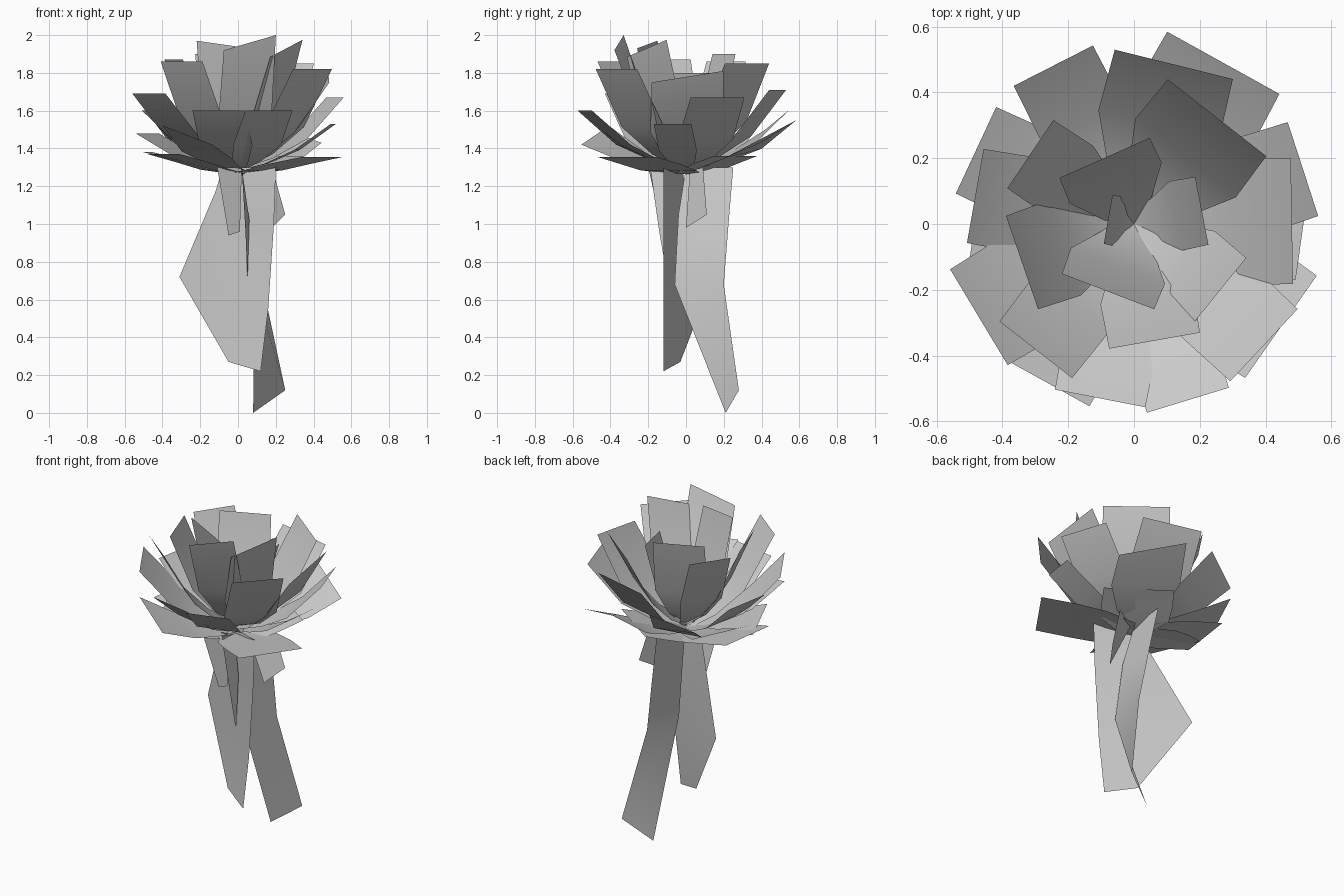
import bpy
from math import radians, cos, sin


def strip(name, pairs):
    """Thin folded sheet made from left/right point pairs."""
    verts = [p for pair in pairs for p in pair]
    faces = [(2 * i, 2 * i + 1, 2 * i + 3, 2 * i + 2) for i in range(len(pairs) - 1)]
    me = bpy.data.meshes.new(name)
    me.from_pydata(verts, [], faces)
    for p in me.polygons:
        p.use_smooth = True
    ob = bpy.data.objects.new(name, me)
    bpy.context.collection.objects.link(ob)
    return ob


def petal(name, az, r, z, width, roll=0.0, base_z=1.28, sag=0.42, base_w=0.08, waist=0.62):
    """Petal rising from the centre: narrow base, wide shoulder, straight tip."""
    a = radians(az)
    rise = z - base_z
    rows = ((0.0, base_z, base_w, 0),
            (r * 0.30, base_z + rise * sag * 0.36, width * waist, roll * 0.2),
            (r * 0.62, base_z + rise * sag, width * 1.02, roll * 0.4),
            (r, z, width, roll))
    pairs = []
    for rad, h, w, t in rows:
        pairs.append([(rad * cos(a) - s * w / 2 * sin(a),
                       rad * sin(a) + s * w / 2 * cos(a),
                       h + s * t / 2) for s in (-1, 1)])
    strip(name, pairs)


# Bloom rings: angle, tip radius, tip height, width, tip roll
inner = [(280, .36, 1.96, .28, .08), (321, .33, 1.93, .27, .09),
         (249, .22, 1.95, .30, -.04), (114, .22, 1.90, .30), (11, .21, 1.80, .21),
         (170, .08, 1.60, .15), (146, .38, 1.86, .25), (199, .36, 1.87, .30),
         (52, .41, 1.85, .38)]
middle = [(317, .54, 1.82, .30), (1, .48, 1.78, .38, .06), (76, .50, 1.71, .37),
          (232, .485, 1.86, .28), (211, .55, 1.69, .34), (18, .54, 1.67, .30),
          (170, .49, 1.60, .29), (259, .54, 1.60, .28), (287, .56, 1.60, .26)]
outer = [(117, .54, 1.55, .27, -.10), (61, .56, 1.49, .39, .12),
         (155, .53, 1.48, .29), (241, .55, 1.47, .30, -.10), (352, .51, 1.53, .20)]
lower = [(325, .545, 1.355, .38), (204, .43, 1.37, .42), (172, .48, 1.38, .36),
         (55, .32, 1.36, .40)]
for ring, petals, base_z, sag, base_w, waist in (
        ("inner", inner, 1.31, .43, .08, .62), ("middle", middle, 1.29, .42, .08, .64),
        ("outer", outer, 1.28, .45, .10, .68), ("lower", lower, 1.265, .6, .20, .95)):
    for i, p in enumerate(petals):
        petal(f"{ring}_petal_{i + 1}", *p, base_z=base_z, sag=sag, base_w=base_w, waist=waist)

# Long stem leaves
strip("front_stem_leaf", [((-.08, -.02, 1.3), (.20, -.12, 1.3)),
                          ((-.12, .0, 1.17), (.19, -.12, 1.0)),
                          ((-.31, .145, .72), (.16, -.12, .55)),
                          ((-.05, -.03, .27), (.12, -.12, .22))])
strip("side_stem_leaf", [((.0, 0, 1.3), (.03, .25, 1.3)),
                         ((.05, -.04, 1.05), (.08, .225, 1.0)),
                         ((.09, -.06, .68), (.13, .20, .68)),
                         ((.08, .21, 0), (.25, .28, .12))])

# Short hanging sepals
strip("right_sepal", [((.04, .02, 1.28), (.18, .09, 1.3)),
                      ((.18, .0, .98), (.25, .11, 1.05))])
strip("left_sepal", [((-.11, -.20, 1.3), (.02, -.13, 1.3)),
                     ((-.05, -.12, .94), (.01, -.12, .96))])
strip("front_sepal", [((.02, -.19, 1.3), (.02, -.06, 1.27)),
                      ((.04, -.14, .95), (.06, -.08, 1.02)),
                      ((.05, -.10, .72), (.05, -.09, .70))])
